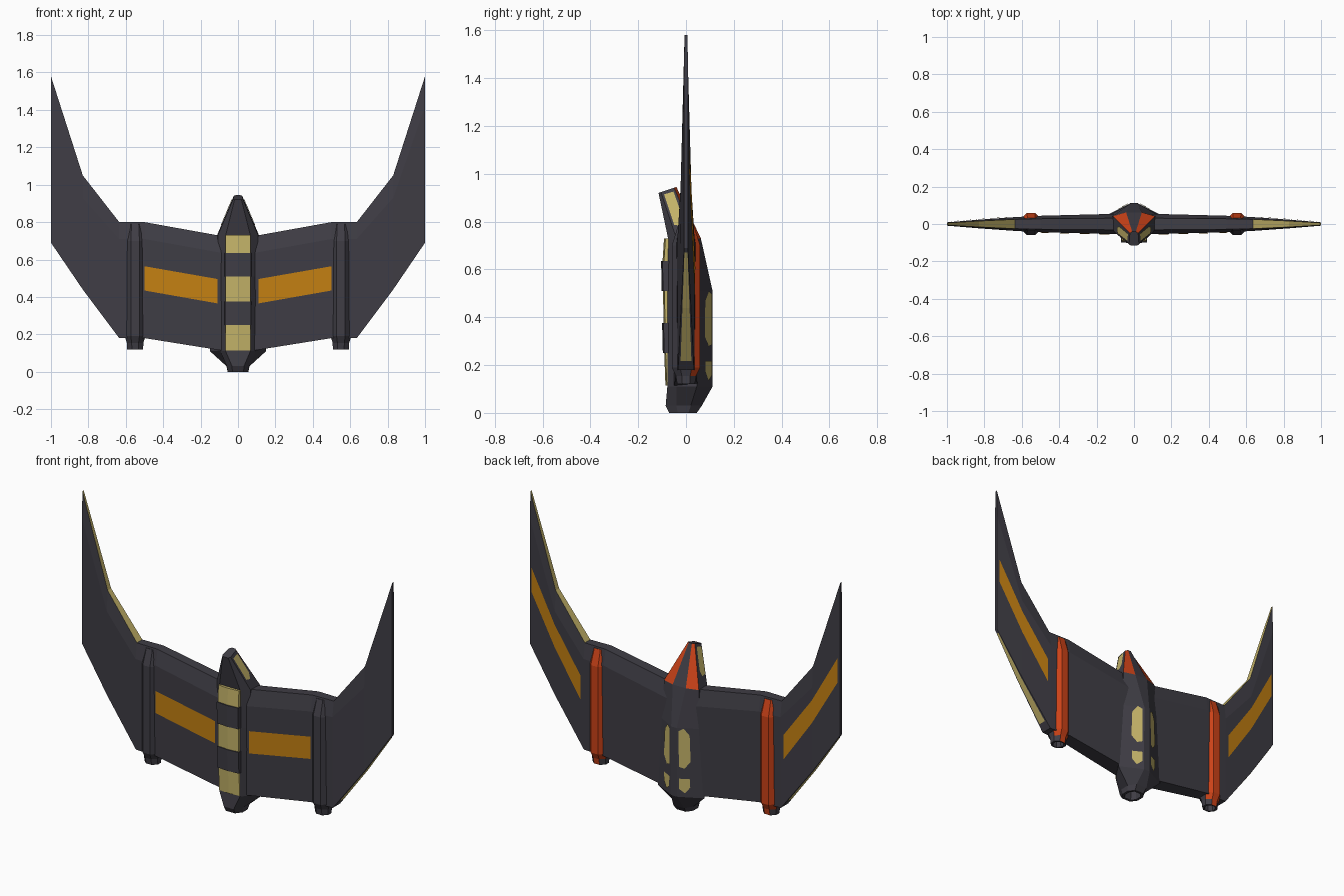
import bpy, bmesh, math
from mathutils import Vector

if "Cube" in bpy.data.objects:
    bpy.data.objects.remove(bpy.data.objects["Cube"])

COLOURS = {"charcoal": (0.05, 0.047, 0.06), "gold": (0.55, 0.45, 0.14),
           "amber": (0.56, 0.22, 0.006), "vermilion": (0.6, 0.055, 0.009)}
MATS = {}
for cname, rgb in COLOURS.items():
    MATS[cname] = bpy.data.materials.new(cname)
    MATS[cname].diffuse_color = (*rgb, 1)


def finish(name, bm, colours):
    me = bpy.data.meshes.new(name)
    bm.to_mesh(me)
    bm.free()
    for c in colours:
        me.materials.append(MATS[c])
    ob = bpy.data.objects.new(name, me)
    bpy.context.collection.objects.link(ob)
    return ob


def loft(name, rings, colours=("charcoal",), pick=None):
    """Skin a list of equal-length rings and cap both ends; pick(centre, normal) -> colour slot."""
    bm = bmesh.new()
    vs = [[bm.verts.new(p) for p in r] for r in rings]
    n = len(vs[0])
    for a, b in zip(vs, vs[1:]):
        for i in range(n):
            j = (i + 1) % n
            bm.faces.new((a[i], a[j], b[j], b[i]))
    bm.faces.new(vs[0][::-1])
    bm.faces.new(vs[-1])
    bmesh.ops.recalc_face_normals(bm, faces=bm.faces)
    if pick:
        for f in bm.faces:
            f.material_index = pick(f.calc_center_median(), f.normal)
    return finish(name, bm, colours)


def panel(name, patch, uvs, colour, outward, lift=0.004):
    """Coloured polygon laid on a four-cornered patch, in patch coordinates."""
    p00, p10, p11, p01 = [Vector(p) for p in patch]
    nrm = (p11 - p00).cross(p01 - p10).normalized()
    if nrm.dot(Vector(outward)) < 0:
        nrm = -nrm
    bm = bmesh.new()
    f = bm.faces.new([bm.verts.new((p00 * (1 - u) + p10 * u) * (1 - v)
                                   + (p01 * (1 - u) + p11 * u) * v + nrm * lift) for u, v in uvs])
    f.normal_update()
    if f.normal.dot(nrm) < 0:
        f.normal_flip()
    return finish(name, bm, [colour])


def flip(pts, s):
    return [(p[0] * s, p[1], p[2]) for p in pts]


# Wing stations: x, bottom z, bevel z, top z, half thickness, edge half thickness
WING = [(0.0, 0.10, 0.62, 0.71, 0.057, 0.032), (0.5, 0.18, 0.71, 0.80, 0.044, 0.028),
        (0.635, 0.18, 0.71, 0.80, 0.037, 0.025), (0.83, 0.44, 0.93, 1.05, 0.023, 0.016),
        (1.0, 0.69, 1.42, 1.58, 0.009, 0.006)]


def section(x, zb, zm, zt, t, e):
    return [(x, -t * .9, zb), (x, -t, zm), (x, -e, zt), (x, e, zt), (x, t, zm), (x, t * .9, zb)]


def edge_colour(c, n):
    return 1 if abs(c.x) > 0.65 and abs(n.y) < 0.03 and n.z > 0.1 else 0


SECT = [section(*w) for w in WING]
for s, side in ((-1, "left"), (1, "right")):
    rings = [flip(r, s) for r in SECT]
    loft(side + "_wing", rings, ("charcoal", "gold"), edge_colour)
    # Front amber panel on the inner wing
    patch = [rings[0][0], rings[1][0], rings[1][1], rings[0][1]]
    panel(side + "_front_panel", patch, [(.22, .475), (1, .48), (1, .725), (.22, .725)],
          "amber", (0, -1, 0))
    # Rear amber panels and trailing edge strips on the outer wing
    for k, (u0, u1, a, b, c, d) in enumerate([(.1, 1, .5, .58, .85, .77), (0, .92, .58, .46, .66, .85)]):
        r, q = rings[2 + k], rings[3 + k]
        panel(f"{side}_rear_panel_{k}", [r[5], q[5], q[4], r[4]],
              [(u0, a), (u1, b), (u1, c), (u0, d)], "amber", (0, 1, 0))
        panel(f"{side}_trailing_strip_{k}", [r[0], q[0], q[5], r[5]],
              [((.15, 0)[k], .14), ((1, .93)[k], .14), ((1, .93)[k], .86), ((.15, 0)[k], .86)],
              "gold", (s, 0, -1), 0.002)

    # Engine pod with hollow nozzle and vermilion back stripe
    def octagon(z, r, ry):
        return [(s * 0.55 + r * math.cos(math.radians(22.5 + 45 * i)),
                 ry * math.sin(math.radians(22.5 + 45 * i)), z) for i in range(8)]
    loft(side + "_engine_pod",
         [octagon(*p) for p in ((.16, .028, .028), (.12, .032, .032), (.12, .046, .04), (.155, .048, .046),
                                (.19, .06, .064), (.70, .06, .064), (.79, .05, .034))],
         ("charcoal", "vermilion"), lambda c, n: 1 if n.y > 0.4 and c.z > .13 and c.y > .03 else 0)

# Hull: half profile (front edge, flank front, flank back, ridge edge) at each height
HULL = [(.05, [(.02, -.05), (.035, -.025), (.035, .005), (.02, .025)]),
        (.0, [(.022, -.055), (.04, -.03), (.04, .01), (.022, .032)]),
        (.0, [(.03, -.07), (.055, -.035), (.055, .01), (.03, .045)]),
        (.03, [(.032, -.085), (.06, -.04), (.062, .02), (.035, .066)]),
        (.11, [(.066, -.078), (.095, -.04), (.15, .045), (.02, .111)]),
        (.51, [(.066, -.078), (.105, -.04), (.125, .05), (.018, .111)]),
        (.73, [(.066, -.075), (.108, -.04), (.112, .042), (.042, .062)]),
        (.92, [(.018, -.115), (.026, -.105), (.022, -.05), (.010, -.04)])]


def ring(z, half):
    tilt = .33 if z > .9 else 0
    pts = [(x, y, z + tilt * (y + .115)) for x, y in half]
    return pts + flip(pts, -1)[::-1]


RINGS = [ring(*h) for h in HULL]


def hull_colour(c, n):
    if c.z > .75 and n.y > .3 and abs(c.x) > .02 and c.z < .92:
        return 1
    return 2 if abs(c.z - .05) < .001 and n.z < -.9 else 0


loft("fuselage", RINGS, ("charcoal", "vermilion", "gold"), hull_colour)

for s, side in ((-1, "left"), (1, "right")):
    lo, hi, mid, tip = [flip(RINGS[i][:4], s) for i in (4, 5, 6, 7)]
    # Rear hull windows
    back = [lo[3], lo[2], hi[2], hi[3]]
    panel(side + "_rear_window_large", back,
          [(.08, .44), (.08, .96), (.3, 1.0), (.55, .9), (.55, .52), (.3, .42)], "gold", (0, 1, 0))
    panel(side + "_rear_window_small", back,
          [(.08, .12), (.08, .27), (.5, .27), (.5, .15), (.3, .06)], "gold", (0, 1, 0))
    # Side window of the nose
    panel(side + "_nose_window", [mid[1], mid[2], tip[2], tip[1]],
          [(.12, .28), (.5, .25), (.75, .4), (.85, .93), (.15, .93)], "gold", (s, 0, .3))

# Front spine of alternating gold and dark blocks
LEVELS = [(.115, -.086), (.25, -.091), (.375, -.094), (.51, -.096), (.635, -.098), (.73, -.092)]
for k, ((z0, y0), (z1, y1)) in enumerate(zip(LEVELS, LEVELS[1:])):
    dark = k % 2
    out = .006 if dark else 0
    loft(f"spine_block_{k}",
         [[(-.07 - out / 2, -.05, z), (-.066 - out / 2, y + .006 - out, z), (0, y - out, z),
           (.066 + out / 2, y + .006 - out, z), (.07 + out / 2, -.05, z)] for z, y in ((z0, y0), (z1, y1))],
         ("charcoal" if dark else "gold",))

for m in bpy.data.materials:
    if m.users and not m.is_grease_pencil:
        m.use_nodes = True
        m.node_tree.nodes["Principled BSDF"].inputs["Base Color"].default_value = m.diffuse_color
